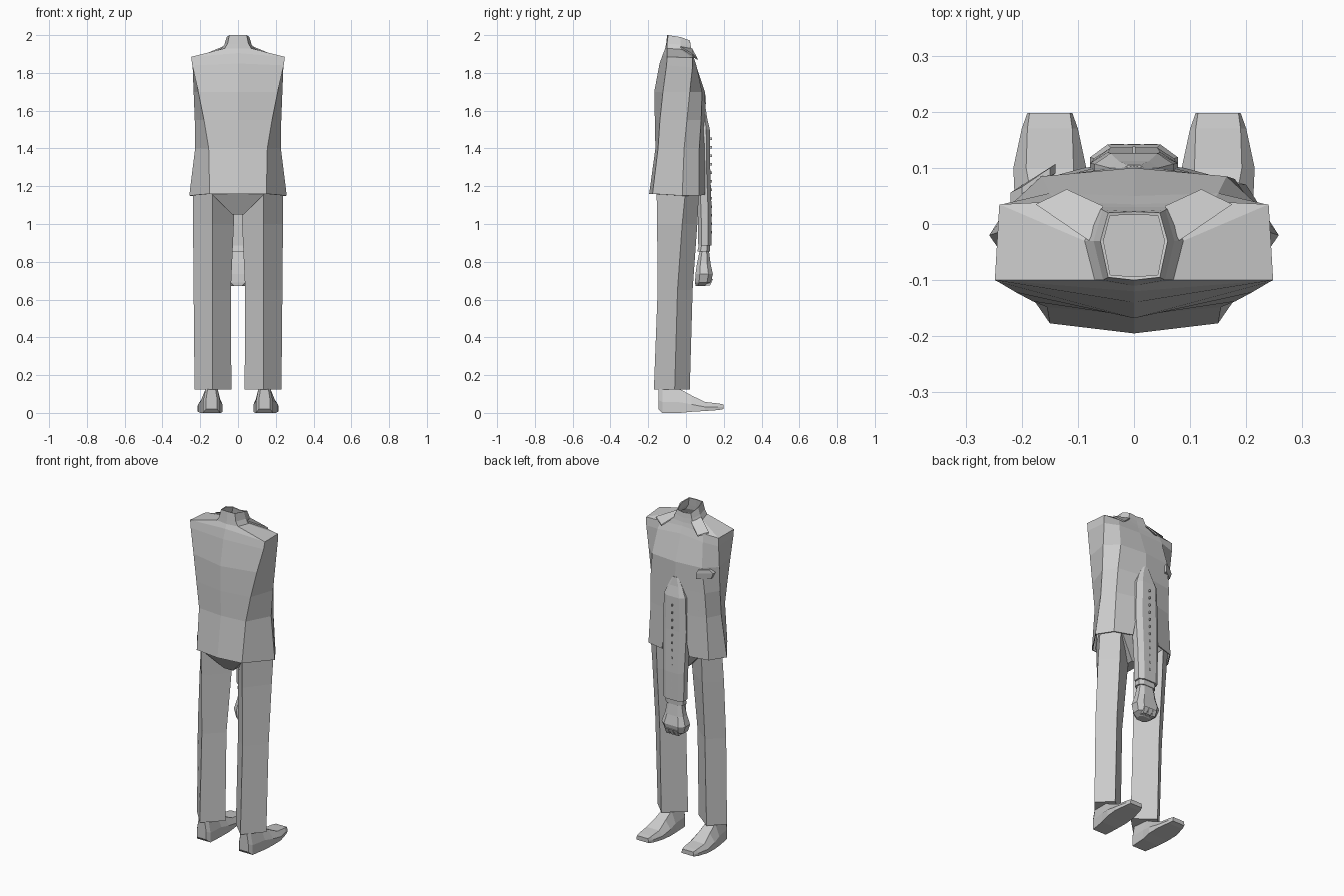
import bpy, bmesh, math

grey = bpy.data.materials.new("plain_grey")
grey.diffuse_color = (0.6, 0.6, 0.6, 1)


def finish(name, bm, mirror=False, thickness=0.0):
    me = bpy.data.meshes.new(name)
    bm.to_mesh(me)
    bm.free()
    me.materials.append(grey)
    ob = bpy.data.objects.new(name, me)
    bpy.context.collection.objects.link(ob)
    if mirror:
        ob.modifiers.new("mirror", 'MIRROR').use_clip = True
    if thickness:
        s = ob.modifiers.new("cloth", 'SOLIDIFY')
        s.thickness, s.offset = thickness, -1
    return ob


def loft(name, rings, closed=True, **kw):
    """Skin a stack of equal-length rings; closed rings also get end caps."""
    bm = bmesh.new()
    rows = [[bm.verts.new(p) for p in r] for r in rings]
    n = len(rows[0])
    for a, b in zip(rows, rows[1:]):
        for i in range(n if closed else n - 1):
            j = (i + 1) % n
            bm.faces.new((a[i], a[j], b[j], b[i]))
    if closed:
        bm.faces.new(rows[0][::-1])
        bm.faces.new(rows[-1])
        bmesh.ops.recalc_face_normals(bm, faces=bm.faces)
    return finish(name, bm, **kw)


def at(z, *pts):
    return [(x, y, z) for x, y in pts]


def box_ring(z, hw, y0, y1):
    """Eight-sided section with chamfered corners."""
    c, m = hw * 0.6, (y1 - y0) * 0.25
    return at(z, (-c, y0), (c, y0), (hw, y0 + m), (hw, y1 - m),
              (c, y1), (-c, y1), (-hw, y1 - m), (-hw, y0 + m))


# Jacket half, back centre round to front centre, mirrored; front open at the hem
jacket = [
    [(0, -.195, 1.16), (.15, -.177, 1.16), (.258, -.02, 1.15), (.2, .07, 1.15), (.09, .1, 1.155)],
    at(1.4, (0, -.162), (.155, -.148), (.227, -.01), (.185, .07), (.05, .105)),
    at(1.55, (0, -.165), (.18, -.138), (.229, .005), (.18, .08), (0, .105)),
    at(1.7, (0, -.168), (.21, -.122), (.235, .02), (.165, .085), (0, .1)),
    [(0, -.14, 1.85), (.242, -.103, 1.84), (.24, .034, 1.83), (.15, .055, 1.84), (0, .05, 1.85)],
    [(0, -.12, 1.905), (.248, -.1, 1.885), (.24, .035, 1.88), (.14, .04, 1.885), (0, .035, 1.89)],
    [(0, -.11, 1.93), (.07, -.1, 1.93), (.088, -.03, 1.925), (.062, .03, 1.915), (0, .03, 1.91)],
    [(0, -.105, 1.955), (.055, -.1, 1.955), (.072, -.03, 1.95), (.056, .025, 1.945), (0, .025, 1.935)],
    [(0, -.1, 2), (.046, -.095, 2), (.06, -.03, 1.99), (.046, .02, 1.972), (0, .022, 1.965)],
]
loft("jacket", jacket, closed=False, mirror=True, thickness=0.006)

# Collar flaps spreading over the shoulders
loft("collar_flap", [
    [(.08, -.03, 1.94), (.175, .035, 1.9), (.12, .062, 1.875), (.055, .032, 1.93)],
    [(.08, -.03, 1.932), (.175, .035, 1.892), (.12, .062, 1.867), (.055, .032, 1.922)],
], mirror=True)

# Breast pocket edge
loft("breast_pocket", [
    at(1.635, (-.14, .09), (-.14, .106), (-.205, .058), (-.205, .04)),
    at(1.67, (-.14, .09), (-.14, .107), (-.22, .056), (-.22, .035)),
    at(1.69, (-.15, .085), (-.15, .1), (-.2, .066), (-.2, .045)),
])

# Trousers: seat tapering to the crotch, and diamond-section legs
def seat(z, hw, y0, y1):
    return at(z, (-hw, y0), (hw, y0), (hw, y1), (-hw, y1))


loft("trouser_seat", [seat(1.05, .03, -.09, .02), seat(1.16, .14, -.158, .07),
                      seat(1.48, .14, -.125, .08)])


def leg(z, xi, xo, yb, ym, yf):
    return at(z, (.135, yb), (xo, ym), (.15, yf), (xi, ym - .01))


loft("trouser_leg", [
    leg(.125, .035, .23, -.17, -.06, .02),
    leg(.65, .038, .235, -.15, -.045, .035),
    leg(1.0, .022, .238, -.153, -.02, .06),
    leg(1.2, .02, .238, -.156, 0, .07),
], mirror=True)


# Shoes: sections from heel to toe
def shoe(y, xi, xo, z0, z1, top=.7):
    c, h = (xi + xo) / 2, (xo - xi) / 2
    zm = z0 + (z1 - z0) * .45
    return [(xi, y, z0), (xo, y, z0), (xo, y, zm), (c + h * top, y, z1),
            (c - h * top, y, z1), (xi, y, zm)]


loft("shoe", [
    shoe(-.145, .11, .17, .02, .125),
    shoe(-.125, .095, .185, 0, .13),
    shoe(-.03, .09, .2, 0, .125, .5),
    shoe(.03, .082, .212, .006, .092, .5),
    shoe(.1, .085, .215, .01, .058, .65),
    shoe(.17, .1, .2, .015, .05, .8),
    shoe(.198, .11, .19, .02, .045, .9),
], mirror=True)

# Single sleeve hanging in front of the body
loft("sleeve", [
    box_ring(.885, .066, .065, .135),
    box_ring(1.05, .07, .062, .136),
    box_ring(1.3, .078, .05, .128),
    box_ring(1.5, .07, .05, .126),
    box_ring(1.56, .045, .065, .112),
    box_ring(1.61, .018, .085, .105),
])

# Shirt cuff and hand
loft("cuff", [box_ring(.855, .058, .06, .126), box_ring(.9, .056, .07, .128)])
loft("hand", [
    box_ring(.672, .035, .05, .1),
    box_ring(.69, .062, .048, .132),
    box_ring(.735, .078, .05, .142),
    box_ring(.79, .06, .058, .13),
    box_ring(.87, .045, .075, .12),
])
for i in range(3):  # finger folds
    x = -.03 + i * .03
    loft("finger", [seat(.675, .011, .1, .128), seat(.71, .012, .12, .143)]).location.x = x

# Row of stitches down the sleeve
for i in range(12):
    z = .95 + i * .045
    loft("stitch", [seat(z, .003, .12, .138), seat(z + .012, .003, .12, .138)])
